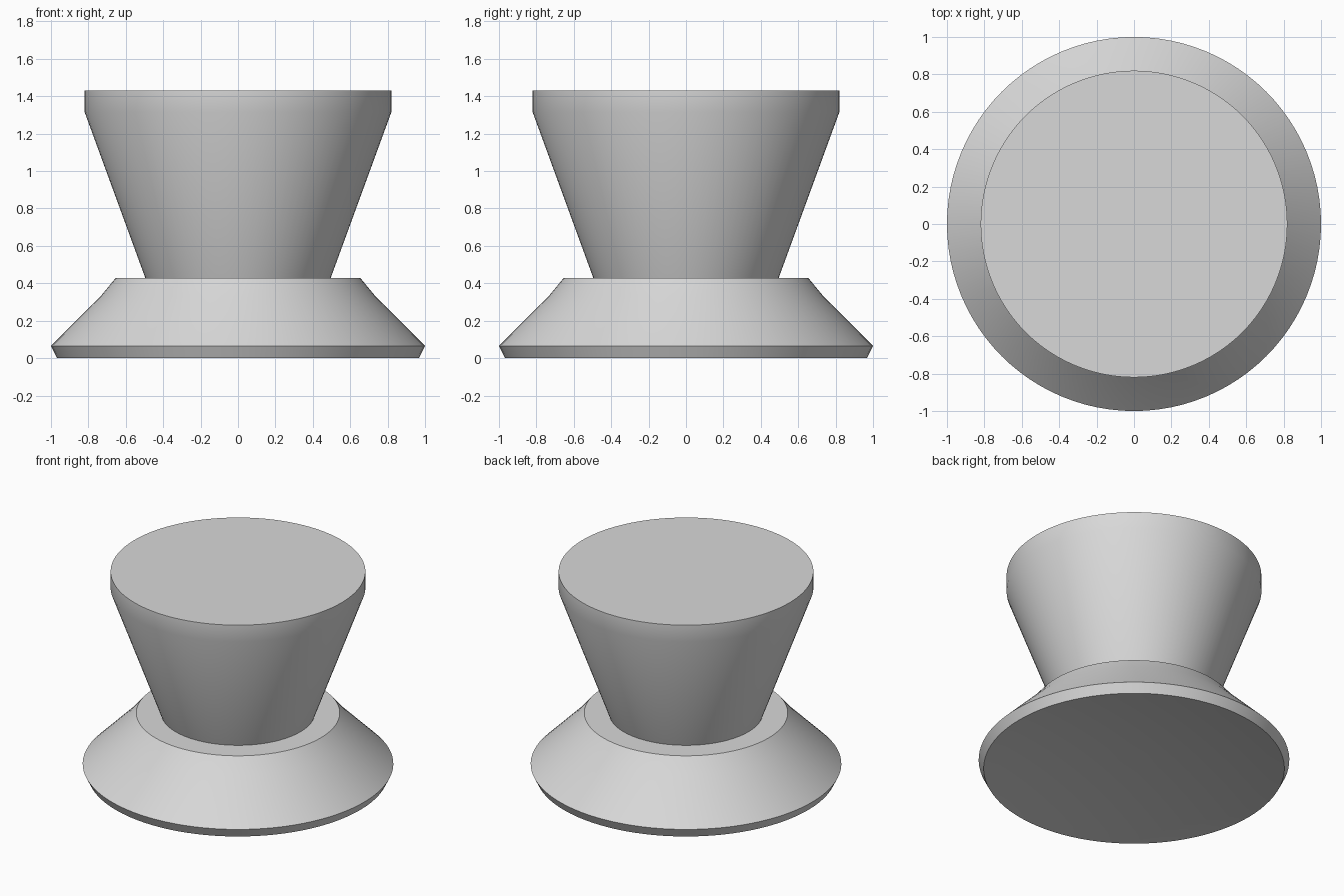
import bpy
import bmesh
import math

cube = bpy.data.objects.get("Cube")
if cube:
    bpy.data.objects.remove(cube, do_unlink=True)

SIDES = 96
FOOT_RADIUS = 0.968
DISH_DEPTH = 0.08
DISH_RINGS = 10

# Plain grey for the whole piece
grey = bpy.data.materials.new("light_grey")
grey.use_nodes = True
colour = (0.69, 0.69, 0.69, 1)
grey.diffuse_color = colour
grey.node_tree.nodes["Principled BSDF"].inputs["Base Color"].default_value = colour


def turned_solid(name, profile):
    """Revolve (radius, height) points around z, closing both ends."""
    bm = bmesh.new()
    rings = []
    for radius, z in profile:
        rings.append([bm.verts.new((radius * math.cos(a), radius * math.sin(a), z))
                      for a in (math.tau * i / SIDES for i in range(SIDES))])
    for low, high in zip(rings, rings[1:]):
        for i in range(SIDES):
            j = (i + 1) % SIDES
            bm.faces.new((low[i], low[j], high[j], high[i]))
    bm.faces.new(rings[0][::-1])
    bm.faces.new(rings[-1])
    mesh = bpy.data.meshes.new(name)
    bm.to_mesh(mesh)
    bm.free()
    mesh.materials.append(grey)
    obj = bpy.data.objects.new(name, mesh)
    bpy.context.collection.objects.link(obj)
    bpy.ops.object.select_all(action='DESELECT')
    obj.select_set(True)
    bpy.context.view_layer.objects.active = obj
    bpy.ops.object.shade_smooth_by_angle(angle=math.radians(30))


# Shallow hollow under the foot, from its centre out to the rim
steps = [i / DISH_RINGS for i in range(1, DISH_RINGS + 1)]
underside = [(FOOT_RADIUS * t, DISH_DEPTH * (1 - t * t)) for t in steps]

# Flared base with an undercut lower rim and a flat shoulder
base = [(1, 0.065), (0.733, 0.333), (0.655, 0.427)]

# Tapered grip with a straight top band
grip = [(0.495, 0.427), (0.82, 1.315), (0.82, 1.432)]

turned_solid("knob", underside + base + grip)
